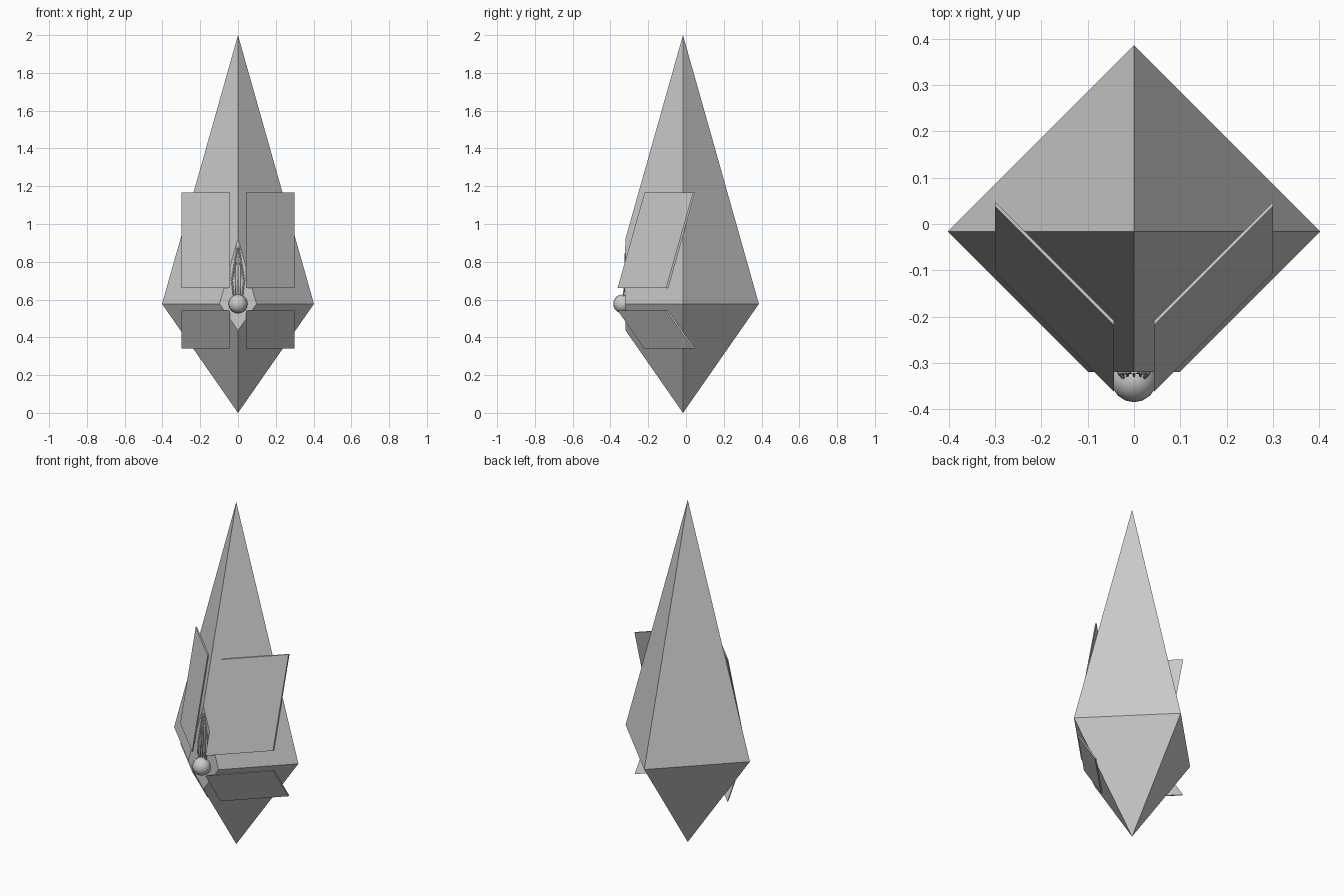
import bpy, bmesh
from mathutils import Vector

if "Cube" in bpy.data.objects:
    bpy.data.objects.remove(bpy.data.objects["Cube"])

CY, R, ZM, TOP = -0.016, 0.402, 0.577, 2.0
CUT = -0.32


def add_mesh(name, bm):
    bmesh.ops.recalc_face_normals(bm, faces=bm.faces)
    me = bpy.data.meshes.new(name)
    bm.to_mesh(me)
    bm.free()
    ob = bpy.data.objects.new(name, me)
    bpy.context.collection.objects.link(ob)
    return ob


def face_y(x, z):
    """y of the front right crystal face plane at x, z."""
    h = R * (TOP - z) / (TOP - ZM) if z > ZM else R * z / ZM
    return CY - (h - x)


# Crystal body: stretched octahedron with the front corner sliced flat
bm = bmesh.new()
ring = [bm.verts.new((x, CY + y, ZM)) for x, y in ((R, 0), (0, R), (-R, 0), (0, -R))]
tip, base = bm.verts.new((0, CY, TOP)), bm.verts.new((0, CY, 0))
for i in range(4):
    a, b = ring[i], ring[(i + 1) % 4]
    bm.faces.new((a, b, tip))
    bm.faces.new((b, a, base))
bmesh.ops.bisect_plane(bm, geom=bm.verts[:] + bm.edges[:] + bm.faces[:],
                       plane_co=(0, CUT, 0), plane_no=(0, -1, 0), clear_outer=True)
bmesh.ops.holes_fill(bm, edges=[e for e in bm.edges if e.is_boundary])
add_mesh("crystal_body", bm)


# Thin plates lying parallel to the front faces, mirrored left and right
def plate(name, z0, z1, x0=0.043, x1=0.3, out=0.011, thick=0.01):
    bm = bmesh.new()
    loops = []
    for off in (out, out - thick):
        loops.append([bm.verts.new((x, face_y(x, z) - off, z))
                      for x, z in ((x0, z0), (x1, z0), (x1, z1), (x0, z1))])
    bm.faces.new(loops[0])
    bm.faces.new(loops[1][::-1])
    for i in range(4):
        j = (i + 1) % 4
        bm.faces.new((loops[0][i], loops[0][j], loops[1][j], loops[1][i]))
    add_mesh(name, bm).modifiers.new("mirror", 'MIRROR')


plate("upper_plates", 0.66, 1.168)
plate("lower_plates", 0.34, 0.542)

# Round knob on the flat front
bpy.ops.mesh.primitive_uv_sphere_add(segments=16, ring_count=10, radius=0.05,
                                     location=(0, -0.335, ZM))
knob = bpy.context.object
knob.name = "knob"
bpy.ops.object.shade_smooth_by_angle()


# Fine ribs rising from the knob to the tip of the flat facet
def rib(name, pts, r=0.004):
    cu = bpy.data.curves.new(name, 'CURVE')
    cu.dimensions = '3D'
    cu.bevel_depth = r
    cu.bevel_resolution = 1
    cu.use_fill_caps = True
    sp = cu.splines.new('POLY')
    sp.points.add(len(pts) - 1)
    for p, co in zip(sp.points, pts):
        p.co = (*co, 1)
    bpy.context.collection.objects.link(bpy.data.objects.new(name, cu))


rib("rib_centre", [(0, -0.328, 0.62), (0, CUT, 0.88)], 0.003)
for s in (-1, 1):
    rib("rib_outer", [(s * 0.022, -0.332, 0.61), (s * 0.032, -0.322, 0.7), (s * 0.004, CUT, 0.88)])
    rib("rib_inner", [(s * 0.014, -0.328, 0.62), (s * 0.012, CUT, 0.8)], 0.003)
